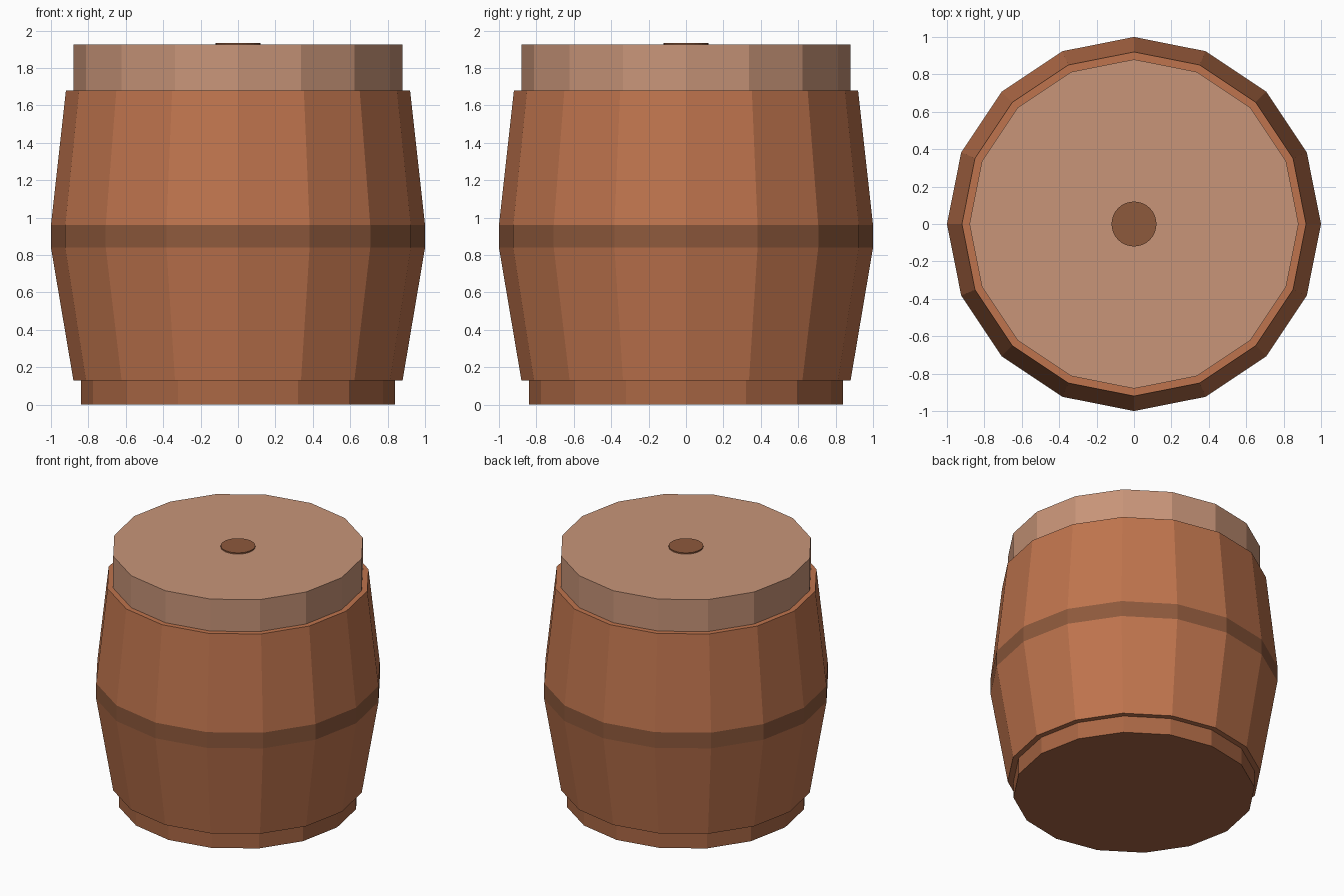
import bpy
import bmesh
from math import cos, sin, tau

if "Cube" in bpy.data.objects:
    bpy.data.objects.remove(bpy.data.objects["Cube"])


def material(name, color):
    m = bpy.data.materials.new(name)
    m.diffuse_color = (*color, 1)
    m.use_nodes = True
    m.node_tree.nodes["Principled BSDF"].inputs["Base Color"].default_value = m.diffuse_color
    return m


def turned(name, profile, mat, sides=16, cap_bottom=False, cap_top=False):
    """Flat-faced turned part from (radius, z) points, bottom to top."""
    bm = bmesh.new()
    rings = [[bm.verts.new((r * cos(tau * i / sides), r * sin(tau * i / sides), z))
              for i in range(sides)] for r, z in profile]
    for a, b in zip(rings, rings[1:]):
        for i in range(sides):
            j = (i + 1) % sides
            bm.faces.new((a[i], a[j], b[j], b[i]))
    if cap_bottom:
        bm.faces.new(rings[0][::-1])
    if cap_top:
        bm.faces.new(rings[-1])
    mesh = bpy.data.meshes.new(name)
    bm.to_mesh(mesh)
    bm.free()
    mesh.materials.append(mat)
    obj = bpy.data.objects.new(name, mesh)
    bpy.context.collection.objects.link(obj)
    return obj


wood = material("wood", (0.52, 0.175, 0.075))
dark_wood = material("dark_wood", (0.27, 0.10, 0.045))
base_wood = material("base_wood", (0.40, 0.135, 0.058))
pale_wood = material("pale_wood", (0.58, 0.30, 0.19))

# Foot of the barrel
turned("base", [(0.84, 0), (0.84, 0.13)], base_wood, cap_bottom=True)
# Tapered body halves, each with its small step ledge
turned("lower_body", [(0.84, 0.13), (0.88, 0.13), (1.0, 0.84)], wood)
turned("upper_body", [(1.0, 0.96), (0.92, 1.68), (0.88, 1.68)], wood)
# Hoop around the widest part
turned("middle_band", [(1.0, 0.84), (1.0, 0.96)], dark_wood)
# Lid and its round plug
turned("lid", [(0.88, 1.68), (0.88, 1.925)], pale_wood, cap_top=True)
turned("lid_plug", [(0.12, 1.92), (0.12, 1.935)], dark_wood, sides=32,
       cap_bottom=True, cap_top=True)
